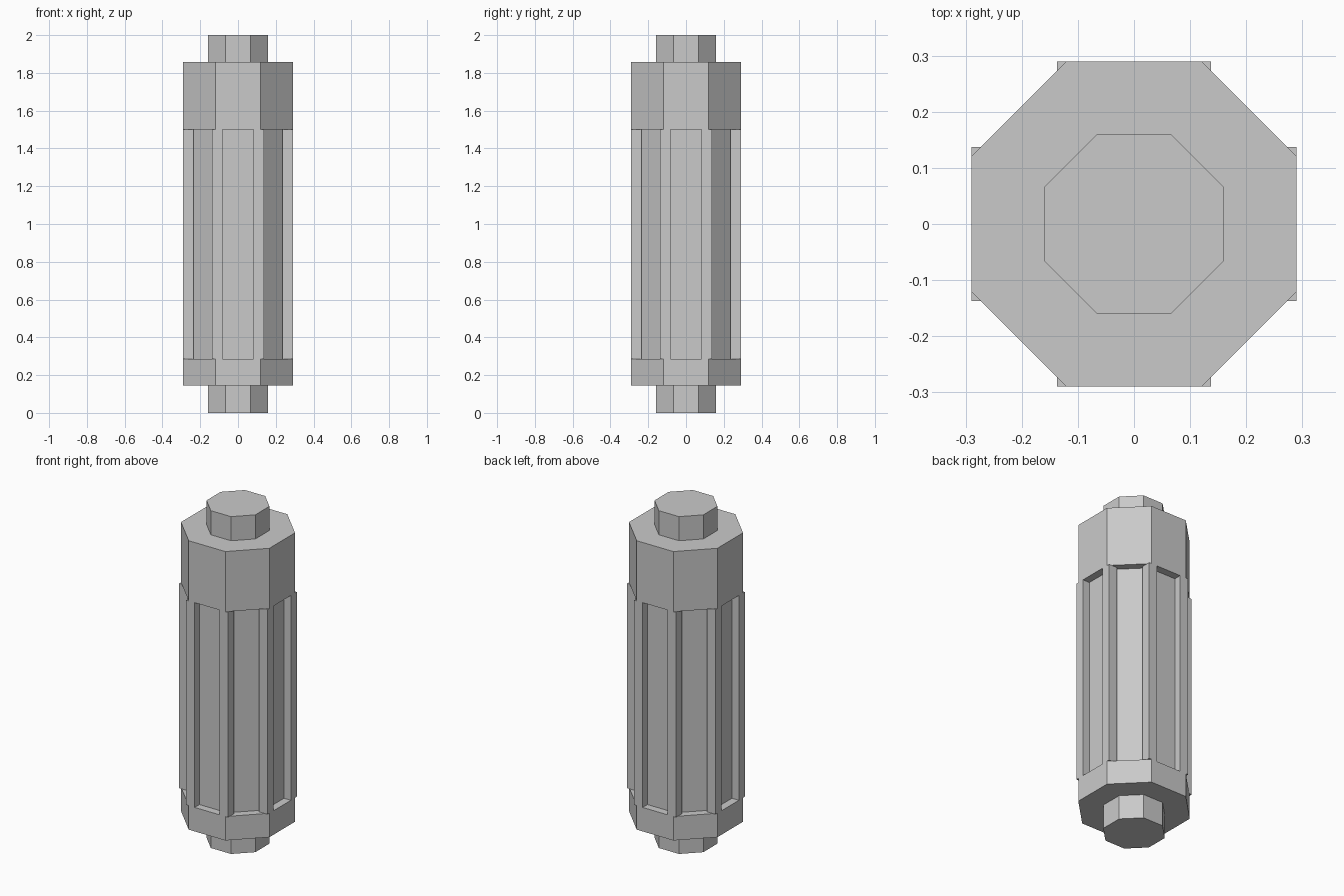
import bpy, bmesh, math

if "Cube" in bpy.data.objects:
    bpy.data.objects.remove(bpy.data.objects["Cube"])

grey = bpy.data.materials.new("light_grey")
grey.diffuse_color = (0.59, 0.59, 0.59, 1)
grey.use_nodes = True
grey.node_tree.nodes["Principled BSDF"].inputs["Base Color"].default_value = grey.diffuse_color


def prism(name, outline, z0, z1):
    """Extrude a counter-clockwise XY outline from z0 to z1."""
    bm = bmesh.new()
    base = bm.faces.new([bm.verts.new((x, y, z0)) for x, y in outline])
    ext = bmesh.ops.extrude_face_region(bm, geom=[base], use_keep_orig=True)
    for v in ext["geom"]:
        if isinstance(v, bmesh.types.BMVert):
            v.co.z = z1
    bmesh.ops.recalc_face_normals(bm, faces=bm.faces)
    mesh = bpy.data.meshes.new(name)
    bm.to_mesh(mesh)
    bm.free()
    mesh.materials.append(grey)
    ob = bpy.data.objects.new(name, mesh)
    bpy.context.collection.objects.link(ob)
    return ob


def octagon(apothem):
    r = apothem / math.cos(math.pi / 8)
    angles = [math.pi / 8 + k * math.pi / 4 for k in range(8)]
    return [(r * math.cos(a), r * math.sin(a)) for a in angles]


# End pins
prism("bottom_pin", octagon(0.16), 0.0, 0.144)
prism("top_pin", octagon(0.16), 1.857, 2.0)

# Collars
prism("bottom_collar", octagon(0.29), 0.144, 0.286)
prism("top_collar", octagon(0.29), 1.857, 1.5)

# Recessed core between the collars
prism("core", octagon(0.245), 0.286, 1.5)

# Two square ribs on each of the four main sides
for k in range(4):
    for s, label in ((-1, "a"), (1, "b")):
        pts = [(0.235, s * 0.081), (0.29, s * 0.081),
               (0.29, s * 0.137), (0.235, s * 0.137)]
        for _ in range(k):
            pts = [(-y, x) for x, y in pts]
        prism(f"rib_{k + 1}{label}", pts, 0.286, 1.5)
